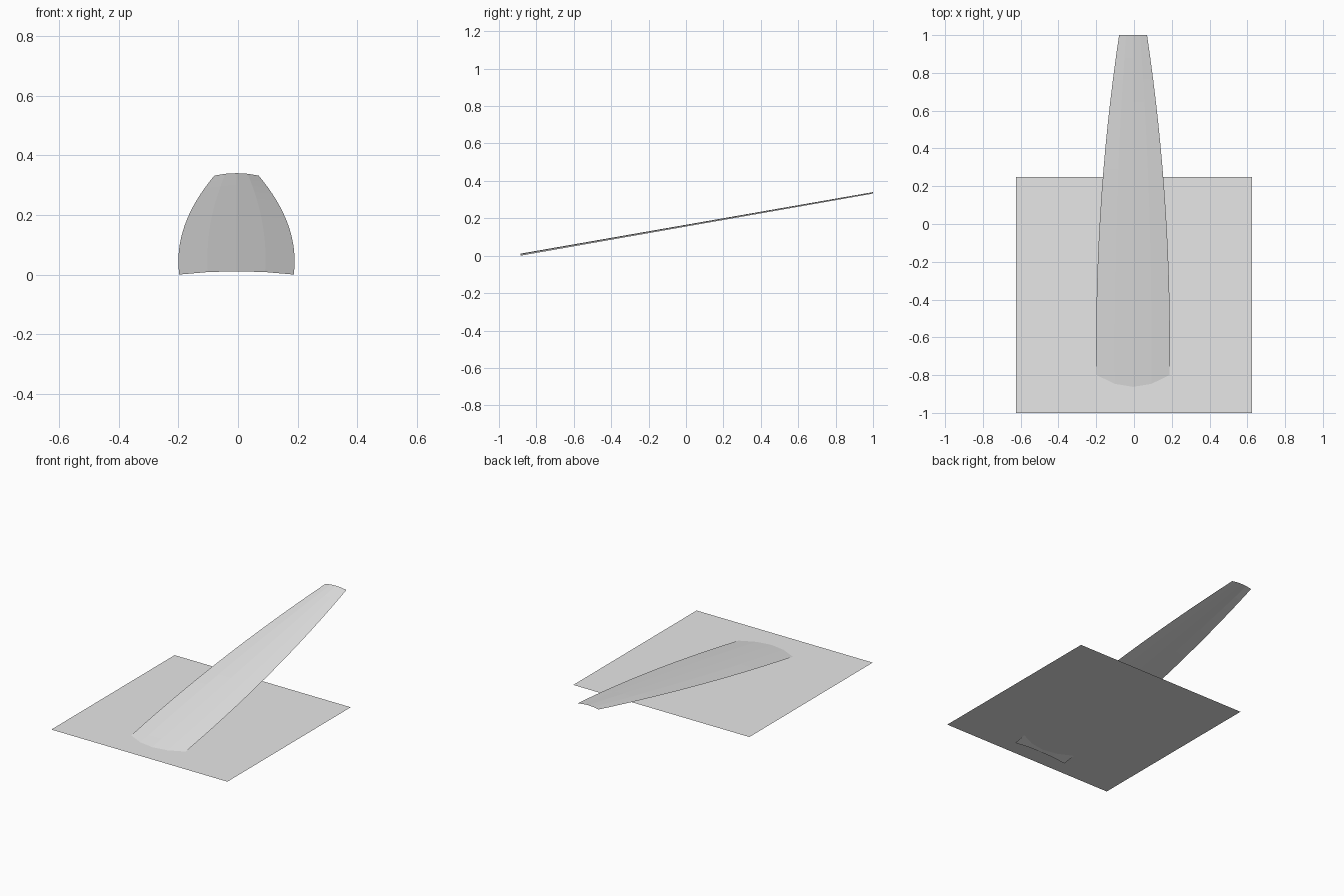
import bpy
import bmesh

cube = bpy.data.objects.get("Cube")
if cube:
    bpy.data.objects.remove(cube, do_unlink=True)

grey = bpy.data.materials.new("light_grey")
grey.use_nodes = True
colour = (0.8, 0.8, 0.8, 1)
grey.diffuse_color = colour
grey.node_tree.nodes["Principled BSDF"].inputs["Base Color"].default_value = colour


def finish(name, bm):
    mesh = bpy.data.meshes.new(name)
    bm.normal_update()
    bm.to_mesh(mesh)
    bm.free()
    mesh.materials.append(grey)
    obj = bpy.data.objects.new(name, mesh)
    bpy.context.collection.objects.link(obj)
    return obj


# Flat square ground sheet
bm = bmesh.new()
bmesh.ops.create_grid(bm, x_segments=1, y_segments=1, size=0.625)
sheet = finish("base_sheet", bm)
sheet.location = (0, -0.375, 0.015)

# Tapered blade: thin arched sheet rising towards the back
ROWS, COLS = 16, 4
FRONT, BACK = -0.885, 1.0
bm = bmesh.new()
grid = []
for i in range(ROWS + 1):
    t = i / ROWS
    y = FRONT + (BACK - FRONT) * t
    half = 0.195 - 0.0455 * (y + 0.63) ** 2
    rise = 0.011 - 0.003 * t
    row = []
    for j in range(COLS + 1):
        s = 2 * j / COLS - 1
        row.append(bm.verts.new((half * s - 0.005, y, 0.332 * t + rise * (1 - s * s))))
    grid.append(row)
for near, far in zip(grid, grid[1:]):
    for j in range(COLS):
        bm.faces.new((near[j], near[j + 1], far[j + 1], far[j]))
finish("tapered_blade", bm)
